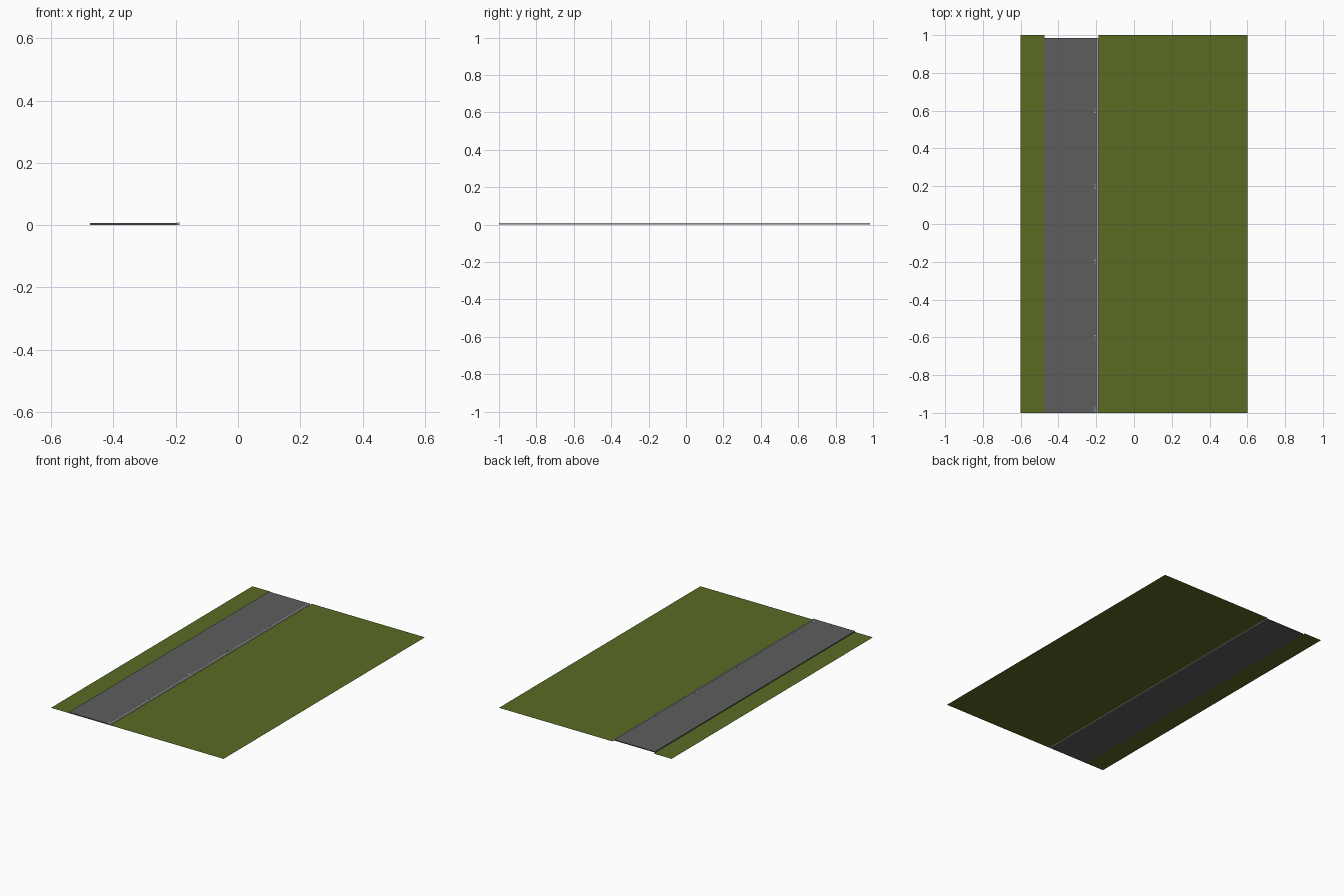
import bpy, bmesh

if "Cube" in bpy.data.objects:
    bpy.data.objects.remove(bpy.data.objects["Cube"])


def material(name, rgb):
    m = bpy.data.materials.new(name)
    m.diffuse_color = (*rgb, 1)
    m.use_nodes = True
    m.node_tree.nodes["Principled BSDF"].inputs["Base Color"].default_value = m.diffuse_color
    return m


GRASS = material("grass green", (0.10, 0.145, 0.017))
ASPHALT = material("asphalt grey", (0.11, 0.11, 0.11))
STONE = material("light stone", (0.62, 0.62, 0.62))


def finish(name, bm, mat):
    me = bpy.data.meshes.new(name)
    bm.to_mesh(me)
    bm.free()
    me.materials.append(mat)
    ob = bpy.data.objects.new(name, me)
    bpy.context.collection.objects.link(ob)


def add_box(bm, x0, x1, y0, y1, z0, z1):
    vs = bmesh.ops.create_cube(bm, size=1)["verts"]
    for v in vs:
        v.co.x = x1 if v.co.x > 0 else x0
        v.co.y = y1 if v.co.y > 0 else y0
        v.co.z = z1 if v.co.z > 0 else z0


def plane(name, x0, x1, y0, y1, mat):
    bm = bmesh.new()
    bm.faces.new([bm.verts.new(p) for p in
                  ((x0, y0, 0), (x1, y0, 0), (x1, y1, 0), (x0, y1, 0))])
    finish(name, bm, mat)


# Flat grass on both sides of the road
plane("left_grass", -0.6, -0.475, -1, 1, GRASS)
plane("right_grass", -0.188, 0.6, -1, 1, GRASS)

# Road slab, two lanes
for name, x0, x1 in (("left_lane", -0.475, -0.326), ("right_lane", -0.326, -0.194)):
    bm = bmesh.new()
    add_box(bm, x0, x1, -1, 0.985, 0, 0.006)
    finish(name, bm, ASPHALT)

# Row of kerb stones along the right edge
bm = bmesh.new()
count = 100
step = 1.985 / count
for i in range(count):
    y = -1 + i * step
    add_box(bm, -0.194, -0.188, y, y + step, 0, 0.008)
finish("kerb_stones", bm, STONE)

# Small drain bars next to the kerb
bm = bmesh.new()
for y in (-0.98, -0.6, -0.2, 0.2, 0.6):
    for k in (-1, 0, 1):
        c = y + k * 0.01
        add_box(bm, -0.209, -0.204, c - 0.002, c + 0.002, 0.006, 0.007)
finish("drain_bars", bm, STONE)
